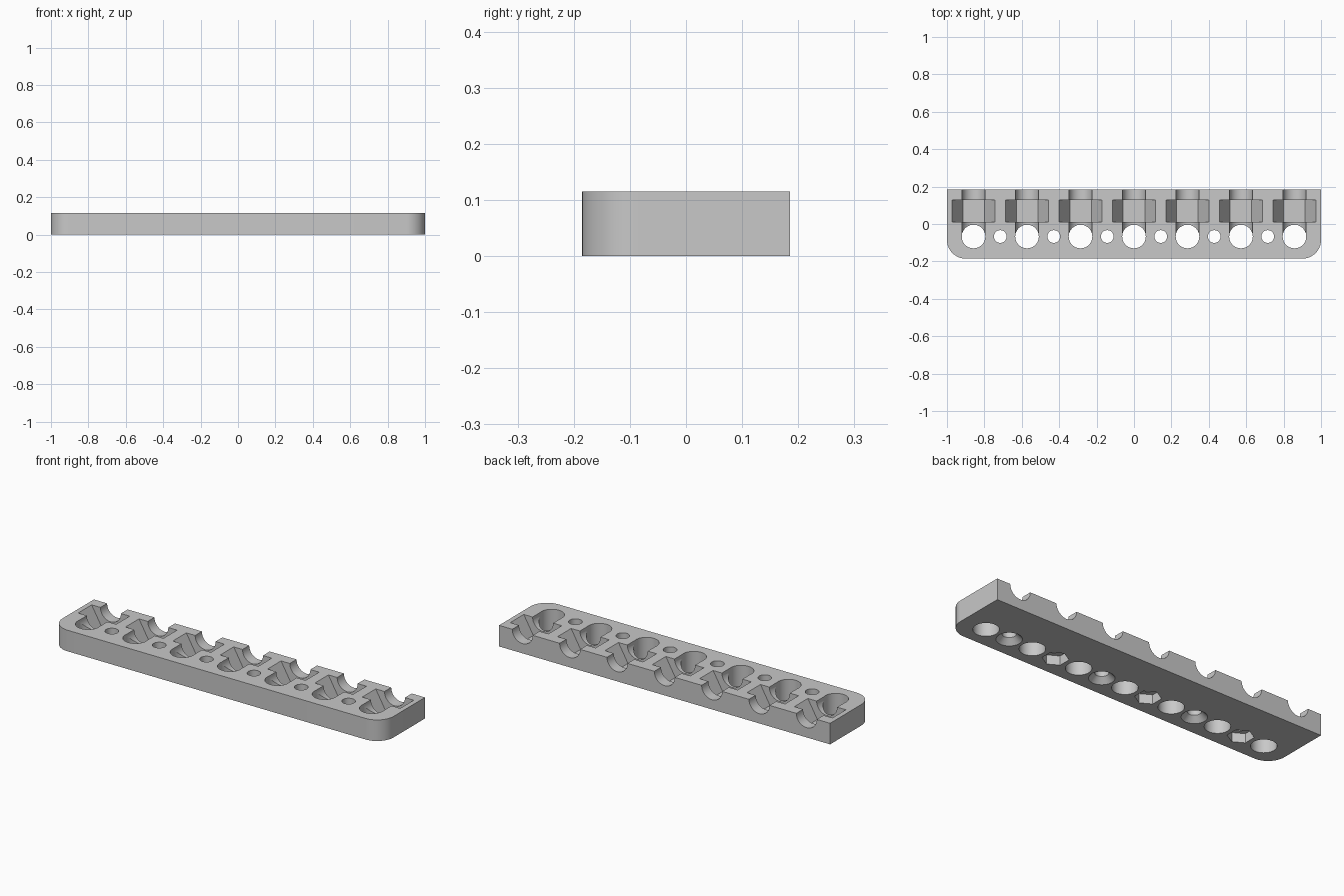
import bpy, bmesh, math
from mathutils import Matrix, Vector

cube = bpy.data.objects.get("Cube")
if cube:
    bpy.data.objects.remove(cube, do_unlink=True)

HALF_L, HALF_W, HEIGHT, CORNER = 1.0, 0.185, 0.115, 0.1
PITCH, HOLE_Y = 0.286, -0.067
slots = [PITCH * i for i in range(-3, 4)]
screws = [PITCH * (i + 0.5) for i in range(-3, 3)]

grey = bpy.data.materials.new("plain grey")
grey.use_nodes = True
grey.diffuse_color = (0.58, 0.58, 0.58, 1)
grey.node_tree.nodes["Principled BSDF"].inputs["Base Color"].default_value = grey.diffuse_color


def add_object(name, bm):
    bmesh.ops.recalc_face_normals(bm, faces=bm.faces)
    mesh = bpy.data.meshes.new(name)
    bm.to_mesh(mesh)
    bm.free()
    mesh.materials.append(grey)
    obj = bpy.data.objects.new(name, mesh)
    bpy.context.collection.objects.link(obj)
    return obj


# Block with two rounded front corners
bm = bmesh.new()
outline = [(HALF_L, HALF_W), (-HALF_L, HALF_W)]
for side, start in ((-1, math.pi), (1, 1.5 * math.pi)):
    for k in range(17):
        a = start + k * math.pi / 32
        outline.append((side * (HALF_L - CORNER) + CORNER * math.cos(a),
                        CORNER - HALF_W + CORNER * math.sin(a)))
base = bm.faces.new([bm.verts.new((x, y, 0)) for x, y in outline])
top = bmesh.ops.extrude_face_region(bm, geom=[base])
bmesh.ops.translate(bm, vec=(0, 0, HEIGHT),
                    verts=[v for v in top["geom"] if isinstance(v, bmesh.types.BMVert)])
block = add_object("holder_block", bm)


def cut(name, xs, start, end, r1, r2, sides=48, turn=0.0):
    """Subtract a row of prisms or cones running from start to end (y, z)."""
    bm = bmesh.new()
    p, q = Vector((0, *start)), Vector((0, *end))
    axis = q - p
    rot = axis.to_track_quat('Z', 'Y').to_matrix().to_4x4()
    for x in xs:
        place = Matrix.Translation((p + q) / 2 + Vector((x, 0, 0)))
        bmesh.ops.create_cone(bm, cap_ends=True, segments=sides, radius1=r1, radius2=r2,
                              depth=axis.length,
                              matrix=place @ rot @ Matrix.Rotation(turn, 4, 'Z'))
    cutter = add_object(name, bm)
    cutter.hide_render = True
    mod = block.modifiers.new(name, 'BOOLEAN')
    mod.operation, mod.solver, mod.object = 'DIFFERENCE', 'EXACT', cutter
    bpy.ops.object.modifier_apply(modifier=mod.name)
    bpy.data.objects.remove(cutter, do_unlink=True)


bpy.ops.object.select_all(action='DESELECT')
bpy.context.view_layer.objects.active = block
block.select_set(True)

# Upright holes, round channels to the back edge, and hexagonal pockets
cut("main_holes", slots, (HOLE_Y, -0.1), (HOLE_Y, 0.3), 0.063, 0.063)
cut("channels", slots, (HOLE_Y, HEIGHT), (0.3, HEIGHT), 0.062, 0.062)
cut("hex_pockets", slots, (0.01, HEIGHT), (0.127, HEIGHT), HEIGHT, HEIGHT, 6, math.pi / 2)

# Screw holes, alternately countersunk and recessed for nuts underneath
cut("screw_holes", screws, (HOLE_Y, -0.1), (HOLE_Y, 0.3), 0.034, 0.034, 32)
cut("countersinks", screws[1::2], (HOLE_Y, -0.01), (HOLE_Y, 0.03), 0.073, 0.033)
cut("nut_recesses", screws[0::2], (HOLE_Y, -0.01), (HOLE_Y, 0.05), 0.065, 0.065, 6)

# Make sure the hexagons keep crisp edges while round walls are smooth
bpy.ops.object.shade_smooth_by_angle(angle=math.radians(25))
